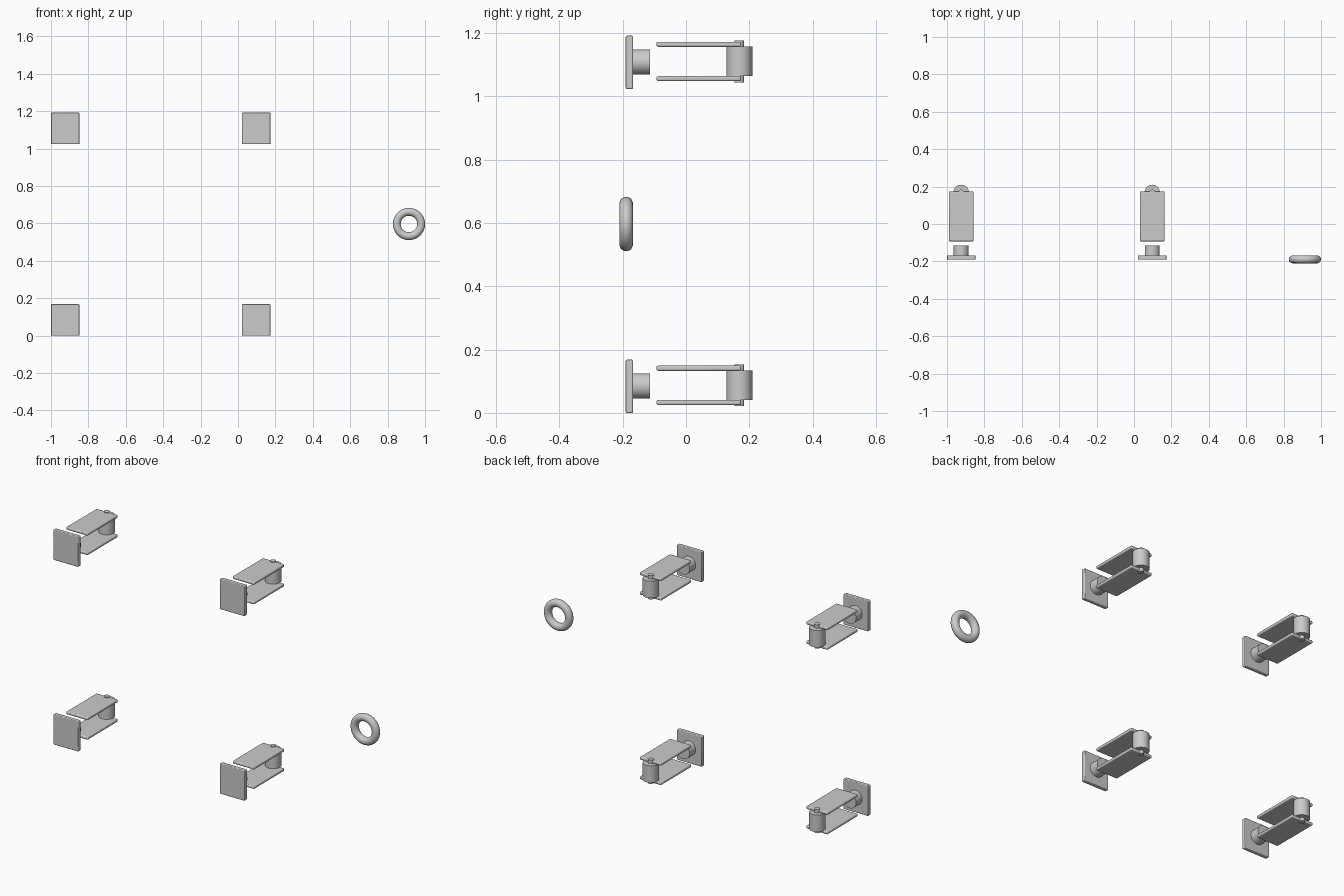
import bpy, math

if "Cube" in bpy.data.objects:
    bpy.data.objects.remove(bpy.data.objects["Cube"])


def finish(ob, name, bevel=0.0):
    ob.name = name
    if bevel:
        m = ob.modifiers.new("soft_edges", 'BEVEL')
        m.width = bevel
        m.segments = 3
        m.limit_method = 'ANGLE'
    bpy.ops.object.shade_smooth_by_angle(angle=math.radians(35))
    return ob


def box(name, center, size, bevel):
    bpy.ops.mesh.primitive_cube_add(size=1, location=center)
    ob = bpy.context.object
    ob.scale = size
    bpy.ops.object.transform_apply(location=False, rotation=False, scale=True)
    return finish(ob, name, bevel)


def cylinder(name, center, radius, depth, rot=(0, 0, 0), bevel=0.0):
    bpy.ops.mesh.primitive_cylinder_add(vertices=48, radius=radius, depth=depth,
                                        location=center, rotation=rot)
    return finish(bpy.context.object, name, bevel)


def bracket(tag, x, z):
    # square mounting plate with a round stub behind it
    box(f"mount_plate_{tag}", (x, -0.179, z + 0.084), (0.152, 0.023, 0.168), 0.004)
    cylinder(f"stub_{tag}", (x, -0.142, z + 0.085), 0.04, 0.056, (math.pi / 2, 0, 0))
    # upper and lower fork plates
    for side, pz in (("lower", 0.033), ("upper", 0.141)):
        box(f"{side}_fork_plate_{tag}", (x, 0.0405, z + pz), (0.132, 0.267, 0.016), 0.005)
    # upright roller on its axle
    cylinder(f"roller_{tag}", (x, 0.169, z + 0.087), 0.041, 0.094)
    cylinder(f"axle_{tag}", (x, 0.169, z + 0.087), 0.015, 0.132)


# four identical brackets in a grid
for col, x in (("left", -0.924), ("middle", 0.0975)):
    for row, z in (("bottom", 0.0), ("top", 1.024)):
        bracket(f"{col}_{row}", x, z)

# loose ring on the right
bpy.ops.mesh.primitive_torus_add(major_segments=64, minor_segments=24,
                                 major_radius=0.065, minor_radius=0.021,
                                 location=(0.914, -0.189, 0.597),
                                 rotation=(math.pi / 2, 0, 0))
finish(bpy.context.object, "ring")
